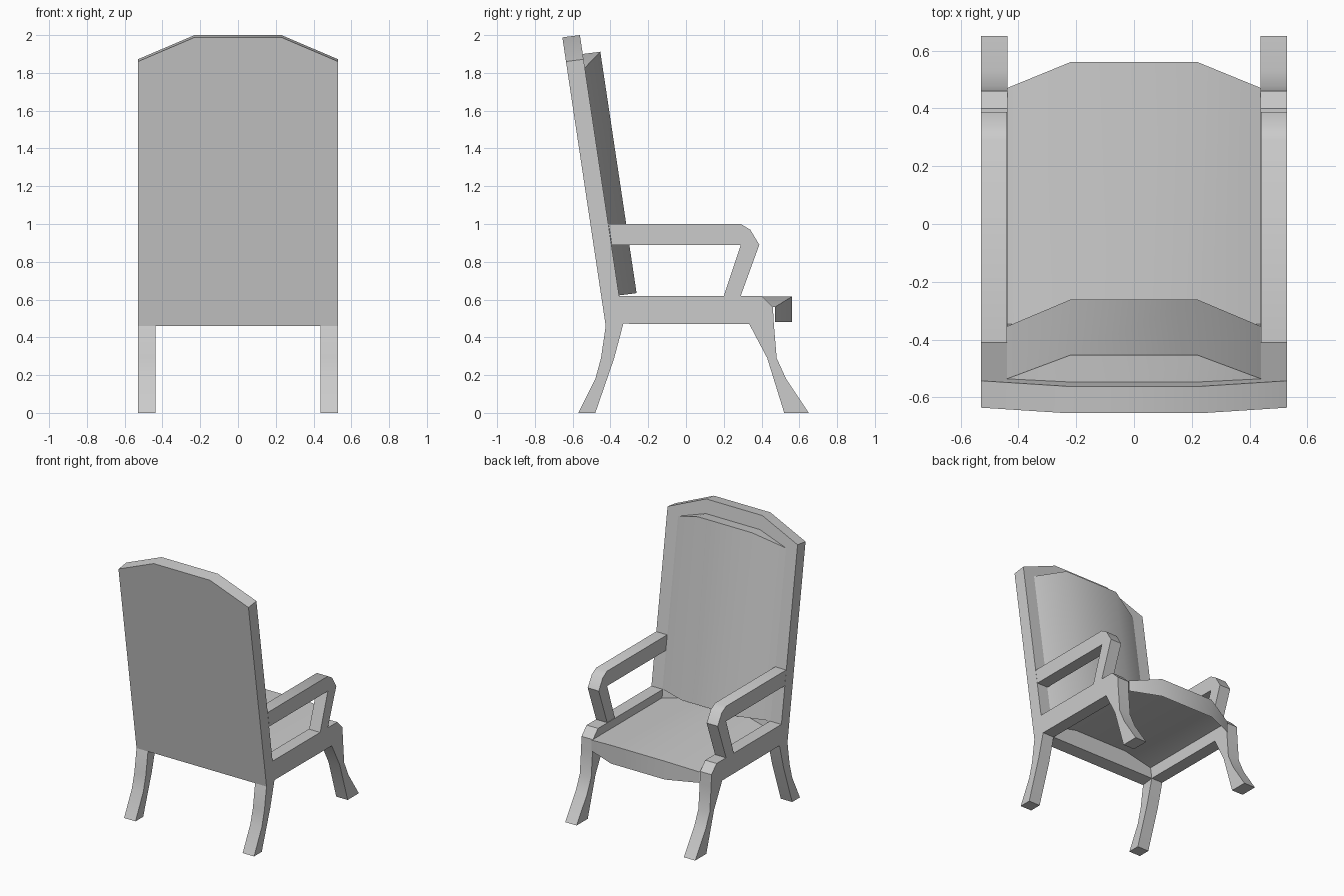
import bpy, bmesh, math

if "Cube" in bpy.data.objects:
    bpy.data.objects.remove(bpy.data.objects["Cube"])


def make(name, verts, faces, mirror=False, fix_normals=True):
    me = bpy.data.meshes.new(name)
    me.from_pydata(verts, [], faces)
    if fix_normals:
        bm = bmesh.new()
        bm.from_mesh(me)
        bmesh.ops.recalc_face_normals(bm, faces=bm.faces)
        bm.to_mesh(me)
        bm.free()
    ob = bpy.data.objects.new(name, me)
    bpy.context.collection.objects.link(ob)
    if mirror:
        ob.modifiers.new("mirror", "MIRROR").use_mirror_merge = False
    bpy.ops.object.select_all(action='DESELECT')
    ob.select_set(True)
    bpy.context.view_layer.objects.active = ob
    bpy.ops.object.shade_smooth_by_angle(angle=math.radians(32))
    return ob


def side_prism(name, profile, x0, x1):
    """Extrude a (y, z) profile along x and mirror it to the other side."""
    n = len(profile)
    verts = [(x, y, z) for x in (x0, x1) for y, z in profile]
    faces = [tuple(range(n)), tuple(range(2 * n - 1, n - 1, -1))]
    faces += [(i, (i + 1) % n, n + (i + 1) % n, n + i) for i in range(n)]
    return make(name, verts, faces, mirror=True)


def lean(x, z, t=0):
    """Point on the leaning back plane, pushed forward t frame thicknesses."""
    return (x, -0.425 - (z - 0.46) * 0.1503 + 0.093 * t, z + 0.012 * t)


# side frame: back leg, rail and front leg in one profile
side_prism("side_frame", [
    (-.425, .46), (-.45, .29), (-.48, .18), (-.57, 0), (-.48, 0), (-.38, .29),
    (-.332, .472), (.335, .47), (.43, .29), (.52, 0), (.65, 0), (.53, .18),
    (.48, .29), (.465, .47), (.46, .56), (.40, .62), (-.355, .62)], .437, .53)

# armrest with its slanted front support
side_prism("armrest", [
    (-.41, 1.0), (.29, 1.0), (.34, .97), (.388, .89), (.29, .62), (.20, .62),
    (.29, .89), (-.393, .89)], .44, .53)

# leaning back frame: ring between outer and inner outline
outer = [(-.53, .46), (.53, .46), (.53, 1.86), (.23, 1.988), (-.23, 1.988), (-.53, 1.86)]
inner = [(-.44, .61), (.44, .61), (.44, 1.815), (.22, 1.888), (-.22, 1.888), (-.44, 1.815)]
verts = [lean(x, z, t) for t in (0, 1) for x, z in outer + inner]
faces = []
for i in range(6):
    j = (i + 1) % 6
    faces += [(i, j, j + 6, i + 6), (i + 12, j + 12, j + 18, i + 18),
              (i, j, j + 12, i + 12), (i + 6, j + 6, j + 18, i + 18)]
make("back_frame", verts, faces)

# back cushion: flush behind, bulging in front
xs = (-.44, -.22, .22, .44)
tops = (1.815, 1.888, 1.888, 1.815)
bulge = (1, 2, 2, 1)
verts = []
for x, top, t in zip(xs, tops, bulge):
    verts += [lean(x, .61), lean(x, top), lean(x, top, t), lean(x, .61, t)]
faces = [(0, 1, 2, 3), (12, 13, 14, 15)]
for c in range(0, 12, 4):
    for k in range(4):
        m = (k + 1) % 4
        faces.append((c + k, c + m, c + 4 + m, c + 4 + k))
make("back_cushion", verts, faces)

# seat: crowned sheet with a bowed front apron
verts = []
for x, y, z in zip(xs, (.47, .56, .56, .47), (.56, .615, .615, .56)):
    verts += [(x, -.355, z), (x, y, z), (x, y, .48)]
faces = []
for c in range(0, 9, 3):
    faces += [(c, c + 3, c + 4, c + 1), (c + 1, c + 4, c + 5, c + 2)]
make("seat", verts, faces, fix_normals=False)
